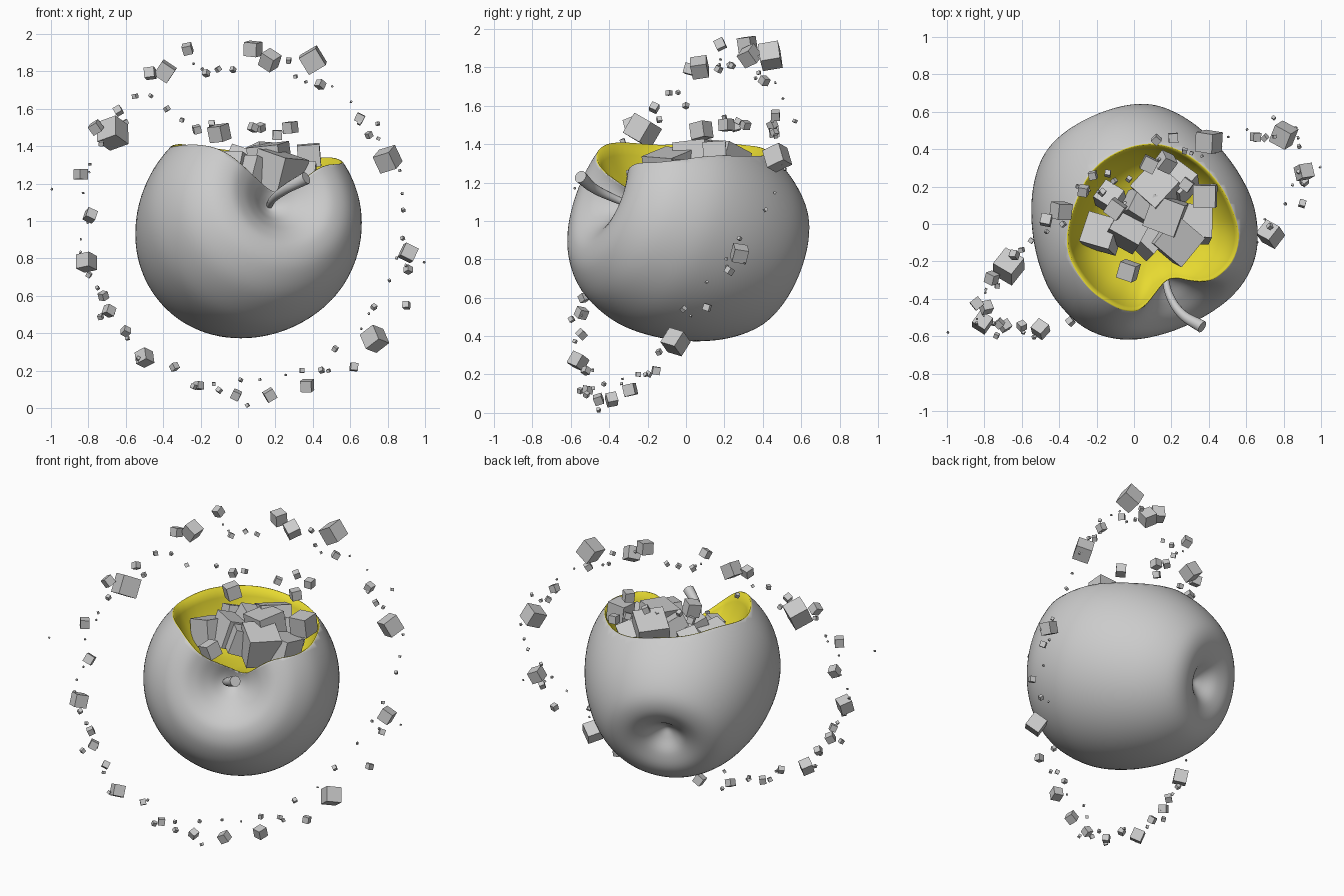
import bpy, bmesh, math, random
from mathutils import Vector, Matrix, Euler

if "Cube" in bpy.data.objects:
    bpy.data.objects.remove(bpy.data.objects["Cube"])

random.seed(7)
CENTRE = Vector((0.04, 0.0, 0.96))
AXIS = Vector((0.38, -0.86, 0.35)).normalized()


def new_object(name, bm):
    me = bpy.data.meshes.new(name)
    bm.to_mesh(me)
    bm.free()
    ob = bpy.data.objects.new(name, me)
    bpy.context.collection.objects.link(ob)
    return ob


def smooth_profile(pts, steps=5):
    """Catmull-Rom curve through (radius, height) points."""
    p = [Vector(q) for q in pts]
    p = [Vector((-p[1].x, p[1].y))] + p + [Vector((-p[-2].x, p[-2].y))]
    out = []
    for i in range(1, len(p) - 2):
        a, b, c, d = p[i - 1:i + 3]
        for k in range(steps):
            t = k / steps
            out.append(0.5 * (2 * b + (c - a) * t + (2 * a - 5 * b + 4 * c - d) * t * t
                              + (3 * b - a - 3 * c + d) * t ** 3))
    return out + [p[-2]]


def cut_height(v):
    """Wavy height of the opening, dipping at the stem hollow."""
    s = min(max((-0.05 - v.y) / 0.15, 0), 1)
    dip = 0.2 * math.exp(-((v.x - 0.22) / 0.2) ** 2) * s * s * (3 - 2 * s)
    wave = 0.008 * math.sin(11 * v.x + 3) + 0.008 * math.sin(13 * v.y)
    return 1.375 - 0.1 * v.x - dip + wave


# Apple skin: lathe the profile and tilt it
profile = [(0, 0.34), (0.06, 0.37), (0.13, 0.43), (0.21, 0.485), (0.3, 0.51), (0.41, 0.475),
           (0.52, 0.36), (0.585, 0.18), (0.59, 0.0), (0.55, -0.2), (0.47, -0.39),
           (0.36, -0.53), (0.25, -0.575), (0.14, -0.55), (0.06, -0.49), (0, -0.46)]
bm = bmesh.new()
vs = [bm.verts.new((q.x, 0, q.y)) for q in smooth_profile(profile)]
es = [bm.edges.new(pair) for pair in zip(vs, vs[1:])]
bmesh.ops.spin(bm, geom=vs + es, cent=(0, 0, 0), axis=(0, 0, 1),
               angle=2 * math.pi, steps=96, use_duplicate=False)
bmesh.ops.remove_doubles(bm, verts=bm.verts[:], dist=1e-4)
bmesh.ops.recalc_face_normals(bm, faces=bm.faces[:])
bm.transform(Matrix.Translation(CENTRE) @ AXIS.to_track_quat('Z', 'Y').to_matrix().to_4x4())

# Opening: split edges along the wavy cut and remove what lies above
height = {v: v.co.z - cut_height(v.co) for v in bm.verts}
rim = []
for e in bm.edges[:]:
    a, b = e.verts
    if height[a] * height[b] < 0:
        rim.append(bmesh.utils.edge_split(e, a, height[a] / (height[a] - height[b]))[1])
bmesh.ops.connect_verts(bm, verts=rim)
bmesh.ops.delete(bm, geom=[v for v, h in height.items() if h > 0], context='VERTS')
bmesh.ops.remove_doubles(bm, verts=[v for v in rim if v.is_valid], dist=0.004)

# Yellow bowl: draw the rim inward and down in rings
yellow = bpy.data.materials.new("yellow_inside")
yellow.diffuse_color = (0.8, 0.7, 0.03, 1)
yellow.use_nodes = True
yellow.node_tree.nodes["Principled BSDF"].inputs["Base Color"].default_value = yellow.diffuse_color
edges = [e for e in bm.edges if e.is_boundary]
base = Vector((0.11, 0.02, 1.08))
done = (0.0, 0.0)
for inward, down in [(0.015, 0.0), (0.05, 0.2), (0.12, 0.45), (0.22, 0.68), (0.38, 0.87),
                     (0.6, 0.97), (0.8, 1.0), (0.97, 1.0)]:
    geom = bmesh.ops.extrude_edge_only(bm, edges=edges)["geom"]
    edges = [g for g in geom if isinstance(g, bmesh.types.BMEdge)]
    fi = (inward - done[0]) / (1 - done[0])
    fd = (down - done[1]) / (1 - done[1]) if done[1] < 1 else 0
    for v in (g for g in geom if isinstance(g, bmesh.types.BMVert)):
        d = base - v.co
        v.co += Vector((d.x * fi, d.y * fi, d.z * fd))
    for f in (g for g in geom if isinstance(g, bmesh.types.BMFace)):
        f.material_index = 1
    edges = [e for e in edges if e.is_boundary]
    done = (inward, down)
for f in bmesh.ops.holes_fill(bm, edges=edges, sides=0)["faces"]:
    f.material_index = 1
bmesh.ops.recalc_face_normals(bm, faces=bm.faces[:])
for f in bm.faces:
    f.smooth = True
apple = new_object("apple_shell", bm)
apple.data.materials.append(None)
apple.data.materials.append(yellow)

# Stem: tapered bent tube
cu = bpy.data.curves.new("stem", 'CURVE')
cu.dimensions = '3D'
cu.bevel_depth = 0.034
cu.bevel_resolution = 4
cu.use_fill_caps = True
sp = cu.splines.new('BEZIER')
path = [(0.165, -0.28, 1.08, 0.5), (0.19, -0.38, 1.12, 0.6),
        (0.255, -0.48, 1.17, 0.75), (0.365, -0.55, 1.23, 1.0)]
sp.bezier_points.add(len(path) - 1)
for bp, (x, y, z, r) in zip(sp.bezier_points, path):
    bp.co = (x, y, z)
    bp.radius = r
    bp.handle_left_type = bp.handle_right_type = 'AUTO'
stem = bpy.data.objects.new("stem", cu)
bpy.context.collection.objects.link(stem)
bpy.context.view_layer.objects.active = stem
stem.select_set(True)
bpy.ops.object.convert(target='MESH')
bpy.ops.object.shade_smooth_by_angle(angle=math.radians(40))


def cubes(name, items, turn):
    """Join tumbled cubes (x, y, z, size) into one object."""
    bm = bmesh.new()
    for x, y, z, s in items:
        rot = Euler([random.uniform(-turn, turn) for _ in range(2)]
                    + [random.uniform(-turn, turn) - 0.4])
        bmesh.ops.create_cube(bm, size=s, matrix=Matrix.Translation((x, y, z))
                              @ rot.to_matrix().to_4x4())
    return new_object(name, bm)


# Pile of cubes inside the apple
cubes("cube_pile", [
    (-0.17, -0.05, 1.23, 0.17), (-0.03, -0.02, 1.26, 0.18), (0.08, -0.07, 1.25, 0.16),
    (0.13, 0.19, 1.30, 0.19), (0.22, -0.08, 1.26, 0.20), (0.32, 0.0, 1.22, 0.18),
    (0.38, 0.15, 1.35, 0.12), (0.03, 0.09, 1.30, 0.15), (-0.13, 0.14, 1.28, 0.12),
    (-0.03, -0.25, 1.22, 0.09), (0.17, 0.05, 1.32, 0.18), (0.24, 0.22, 1.24, 0.15)], 0.4)

# Loose cubes hovering over the pile
cubes("hovering_cubes", [
    (-0.10, 0.08, 1.47, 0.085), (0.28, 0.21, 1.50, 0.06), (0.12, 0.45, 1.50, 0.04),
    (0.21, 0.46, 1.46, 0.05), (-0.22, 0.26, 1.49, 0.04), (-0.14, 0.27, 1.52, 0.03),
    (0.08, 0.31, 1.50, 0.04), (-0.30, 0.20, 1.54, 0.02)], 0.6)


# Tilted ring of flying cubes
def ring_y(x, z):
    return -0.08 + 0.38 * x + 0.4 * (z - 1) + 0.25 * x ** 3 * max(z - 0.4, 0)


big = [(-0.27, 1.92, .05), (0.08, 1.92, .075), (0.17, 1.86, .08), (0.40, 1.86, .105),
       (-0.39, 1.80, .085), (-0.47, 1.79, .055), (0.44, 1.73, .04), (-0.64, 1.59, .04),
       (-0.67, 1.47, .12), (-0.76, 1.50, .055), (0.65, 1.55, .045), (0.80, 1.33, .10),
       (0.91, 0.83, .075), (0.91, 0.74, .035), (0.90, 0.55, .035), (0.73, 0.37, .095),
       (0.62, 0.22, .04), (0.37, 0.12, .06), (0.17, 0.07, .055), (-0.01, 0.07, .045),
       (-0.21, 0.12, .04), (-0.34, 0.22, .035), (-0.50, 0.27, .07), (-0.60, 0.41, .04),
       (-0.69, 0.52, .05), (-0.72, 0.60, .04), (-0.81, 0.78, .08), (-0.79, 1.03, .055),
       (-0.84, 1.25, .055), (-0.17, 1.79, .03), (-0.38, 1.60, .025), (0.70, 1.46, .03),
       (0.05, 0.015, .018), (-0.995, 1.17, .01), (0.995, 0.78, .01)]
cubes("ring_cubes", [(x, ring_y(x, z), z, s) for x, z, s in big], 0.6)

# Tiny crumbs scattered along the same ring
crumbs = []
for i in range(54):
    a = 2 * math.pi * (i + random.random()) / 54
    r = random.uniform(0.92, 1.02)
    x, z = 0.89 * r * math.cos(a) + 0.02, 0.98 + 0.90 * r * math.sin(a)
    crumbs.append((x, ring_y(x, z) + random.uniform(-0.04, 0.04), z,
                   random.choice((0.01, 0.013, 0.018, 0.025))))
cubes("ring_crumbs", crumbs, 0.6)
